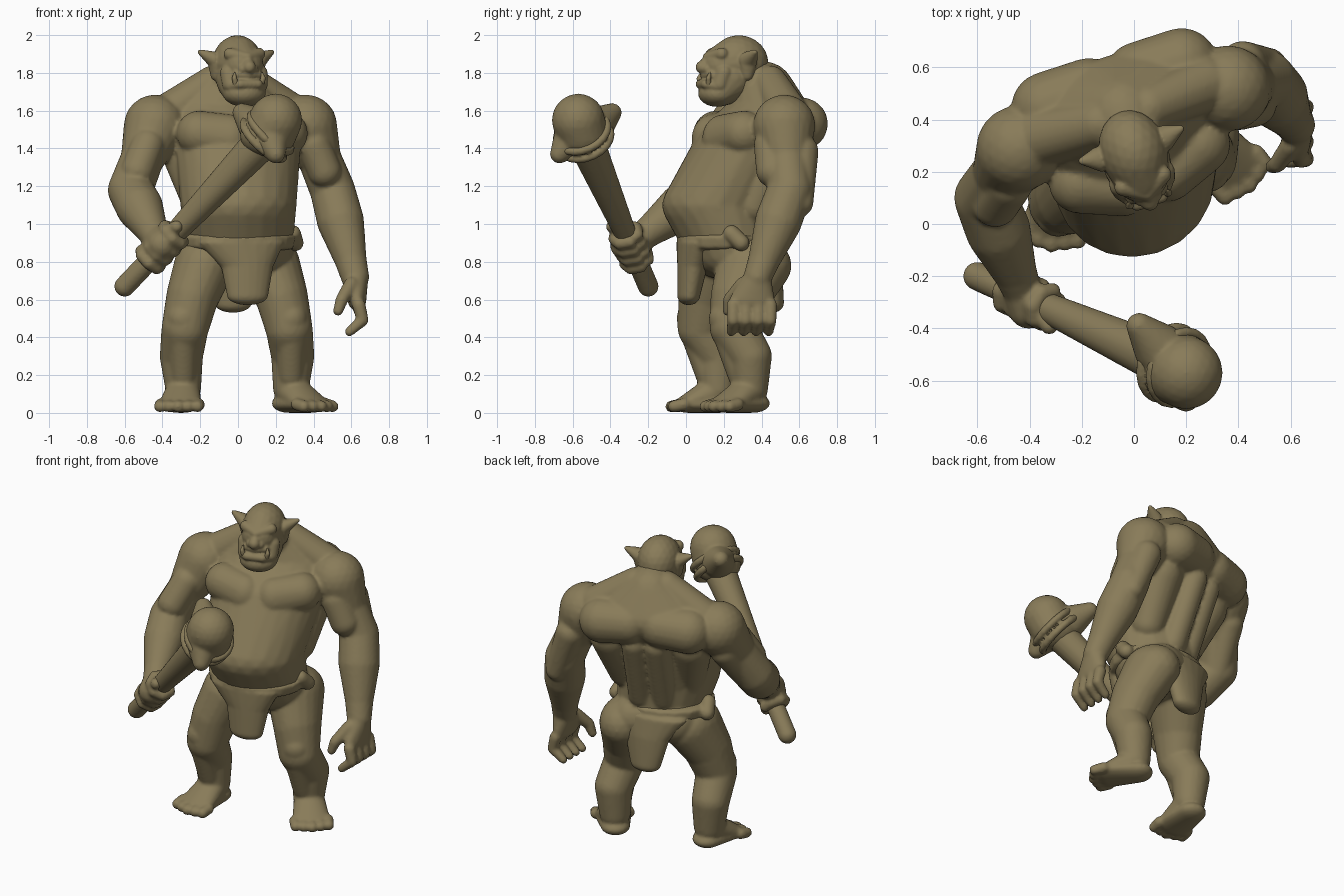
import bpy, bmesh, math
from mathutils import Vector, Matrix

default_cube = bpy.data.objects.get("Cube")
if default_cube:
    bpy.data.objects.remove(default_cube)

OLIVE = (.25, .2, .1, 1)
skin = bpy.data.materials.new("olive_clay")
skin.use_nodes = True
skin.diffuse_color = OLIVE
skin.node_tree.nodes["Principled BSDF"].inputs["Base Color"].default_value = OLIVE

# Directions on a unit sphere, reused by every rounded volume
unit_sphere = bmesh.new()
bmesh.ops.create_icosphere(unit_sphere, subdivisions=3, radius=1)
DIRECTIONS = [vert.co.copy() for vert in unit_sphere.verts]
unit_sphere.free()


def egg(x, y, z, *radii):
    """A rounded volume with one radius, or one for each axis."""
    return Vector((x, y, z)), Vector(radii if len(radii) == 3 else radii * 3)


def knot(point, radius):
    return egg(*point, radius)


def mirrored(volume):
    centre, radii = volume
    return Vector((-centre.x, centre.y, centre.z)), radii


class Sculpt:
    """Collects rounded volumes, then fuses them into one smooth object."""

    def __init__(self):
        self.mesh = bmesh.new()
        self.frame()

    def frame(self, twist=0, origin=(0, 0, 0)):
        turn = Matrix.Rotation(math.radians(twist), 4, 'Z')
        self.matrix = Matrix.Translation(origin) @ turn

    def chain(self, *volumes):
        """Stretch a hull over each pair of neighbouring volumes."""
        for pair in zip(volumes, volumes[1:]):
            verts = [self.mesh.verts.new(self.matrix @ (centre + direction * radii))
                     for centre, radii in pair for direction in DIRECTIONS]
            hull = bmesh.ops.convex_hull(self.mesh, input=verts)
            spare = set(hull["geom_interior"] + hull["geom_unused"])
            spare = [item for item in spare if isinstance(item, bmesh.types.BMVert)]
            bmesh.ops.delete(self.mesh, geom=spare, context='VERTS')

    def both(self, *volumes):
        """The same chain on both sides of the current frame."""
        self.chain(*volumes)
        self.chain(*[mirrored(volume) for volume in volumes])

    def finish(self, name, voxel, soften):
        bmesh.ops.recalc_face_normals(self.mesh, faces=self.mesh.faces[:])
        data = bpy.data.meshes.new(name)
        self.mesh.to_mesh(data)
        self.mesh.free()
        data.materials.append(skin)
        part = bpy.data.objects.new(name, data)
        bpy.context.collection.objects.link(part)
        fuse = part.modifiers.new("fuse", 'REMESH')
        fuse.mode = 'VOXEL'
        fuse.voxel_size = voxel
        fuse.use_smooth_shade = True
        smooth = part.modifiers.new("soften", 'SMOOTH')
        smooth.iterations = soften


# Club axis, shared by the shaft, its straps and the gripping hand
club_end, club_top = Vector((-.6, -.2, .67)), Vector((.15, -.54, 1.46))
axis = (club_top - club_end).normalized()
club_turn = axis.to_track_quat('Z', 'Y')


def around_club(along, angle, reach):
    """A point beside the club axis at a given angle and distance."""
    offset = Vector((math.cos(angle), math.sin(angle), 0)) * reach
    return club_end.lerp(club_top, along) + club_turn @ offset


def add_arm(body, shoulder, elbow, wrist):
    forearm = elbow.lerp(wrist, .35)
    body.chain(knot(shoulder, .165), knot(shoulder.lerp(elbow, .5), .115), knot(elbow, .12),
               knot(forearm, .125), knot(elbow.lerp(wrist, .8), .085), knot(wrist, .075))
    front, back = Vector((0, -.08, 0)), Vector((0, .08, 0))
    body.chain(knot(shoulder.lerp(elbow, .3) + front, .09), knot(shoulder.lerp(elbow, .7) + front, .09))
    body.chain(knot(shoulder.lerp(elbow, .4) + back, .09), knot(elbow.lerp(wrist, .15) + back, .07))


def add_leg(body, side, ankle, foot_twist):
    body.frame(0, ankle)
    body.chain(egg(-side * .11, .02, .78, .16, .2, .16), egg(-side * .05, -.05, .62, .14, .16, .14),
               egg(-side * .01, -.09, .45, .125), egg(side * .01, 0, .3, .115), egg(0, 0, .13, .095))
    body.chain(egg(0, -.13, .5, .09), egg(0, -.12, .42, .08), egg(0, -.05, .2, .07))
    # Foot with five toes
    body.frame(foot_twist, ankle)
    body.chain(egg(0, 0, .12, .09), egg(0, -.17, .045, .115, .06, .045))
    body.chain(egg(0, .02, .05, .09, .09, .05), egg(0, -.17, .045, .115, .06, .045))
    for toe in range(-2, 3):
        x = toe * .05
        body.chain(egg(x, -.17, .045, .034), egg(x, abs(toe) * .012 - .25, .034, .032))
    body.frame()


# Torso from pelvis up to neck, turned slightly to its left
body = Sculpt()
body.frame(18, (0, .3, 0))
body.chain(egg(0, -.07, .85, .27, .22, .15), egg(-.04, -.13, 1.1, .31, .29, .19),
           egg(0, 0, 1.4, .34, .25, .2), egg(0, .14, 1.57, .35, .22, .16),
           egg(0, .12, 1.7, .16), egg(0, 0, 1.78, .11))
body.both(egg(.1, .12, 1.75, .09), egg(.33, .14, 1.59, .11))    # neck muscles
body.both(egg(.09, -.14, 1.45, .11, .11, .13), egg(.24, -.07, 1.48, .12))    # chest
body.both(egg(.1, .25, 1.54, .13), egg(.27, .24, 1.53, .14))    # shoulder blades
body.both(egg(.25, .12, 1.38, .13), egg(.2, 0, 1.1, .1))    # flanks
body.both(egg(.07, .24, 1.4, .08), egg(.07, .09, 1, .08))    # spine
body.both(egg(0, .04, .85, .14), egg(.13, .04, .83, .14))    # buttocks
body.frame()

# Legs
add_leg(body, -1, (-.29, .17, 0), -6)
add_leg(body, 1, (.28, .34, 0), 40)

# Left arm hangs, with a half-curled hand
wrist = Vector((.62, .38, .72))
add_arm(body, Vector((.36, .52, 1.52)), Vector((.5, .55, 1.18)), wrist)
body.chain(knot(wrist, .07), egg(.63, .35, .6, .05, .12, .06))
for finger in range(4):
    knuckle = Vector((.64, .25 + finger * .066, .57))
    middle = knuckle + Vector((.02, 0, -.08))
    tip = middle + Vector((-.07, -.01, -.06))
    body.chain(knot(knuckle, .036), knot(middle, .032), knot(tip, .026))
body.chain(egg(.6, .3, .68, .04), egg(.55, .23, .6, .034), egg(.53, .22, .54, .027))

# Right arm bends forward, with fingers wrapped round the club
wrist = Vector((-.43, -.25, .92))
add_arm(body, Vector((-.44, .29, 1.52)), Vector((-.57, .1, 1.18)), wrist)
body.chain(knot(wrist, .075), knot(around_club(.28, math.pi, .03), .08))
for finger in range(4):
    along = .18 + finger * .055
    body.chain(*[knot(around_club(along, math.tau * step / 7, .065), .034) for step in range(7)])
body.chain(knot(wrist, .05), knot(around_club(.4, math.pi, .06), .034))
body.finish("body", .011, 5)

# Head: skull, muzzle, jaw, brow, nose, cheeks, lips, ears
HEAD_FRAME = (18, (0, .27, 1.8))
head = Sculpt()
head.frame(*HEAD_FRAME)
head.chain(egg(0, .01, .05, .13, .16, .15), egg(0, -.08, .04, .11))
head.chain(egg(0, -.04, -.03, .13), egg(0, -.11, -.11, .115, .1, .07))
head.both(egg(0, -.16, .08, .03), egg(.08, -.11, .1, .034))
head.chain(egg(0, -.16, .07, .024), egg(0, -.195, .03, .034))
head.both(egg(0, -.18, .02, .02), egg(.03, -.175, .02, .026))
head.both(egg(.085, -.1, 0, .045), egg(.08, -.12, -.06, .045))
head.both(egg(0, -.19, -.06, .024), egg(.05, -.19, -.06, .024), egg(.09, -.14, -.07, .024))
head.both(egg(0, -.18, -.01, .024), egg(.06, -.16, -.01, .024))
head.both(egg(.11, .02, -.01, .035), egg(.135, .02, .07, .025, .05, .045), egg(.2, .035, .11, .014))
head.finish("head", .007, 4)

# Tusks and eyes
tusks = Sculpt()
tusks.frame(*HEAD_FRAME)
tusks.both(egg(.07, -.18, -.06, .016), egg(.08, -.185, -.03, .014), egg(.076, -.175, 0, .006))
tusks.both(egg(.05, -.14, .05, .016), egg(.06, -.135, .05, .014))
tusks.finish("tusks_and_eyes", .005, 2)

# Loincloth: waistband, side knots, front flap and back flap
cloth = Sculpt()
cloth.frame(6, (0, .21, 0))
cloth.chain(egg(0, 0, .93, .31, .26, .04), egg(0, 0, .88, .3, .26, .04))
cloth.both(egg(.29, 0, .95, .045), egg(.31, .05, .9, .045))
cloth.chain(egg(0, -.16, .9, .23, .1, .04), egg(.03, -.18, .78, .14, .08, .05),
            egg(.03, -.2, .62, .11, .06, .05))
cloth.chain(egg(0, .18, .88, .24, .1, .04), egg(0, .23, .76, .15, .07, .05),
            egg(0, .25, .58, .1, .06, .05))
cloth.finish("loincloth", .009, 5)

# Club: tapered shaft, then a rough stone head with knobs
shaft = Sculpt()
shaft.chain(knot(club_end, .055), knot(club_end.lerp(club_top, .3), .055), knot(club_top, .1))
shaft.finish("club_shaft", .009, 3)
stone = Sculpt()
stone.chain(egg(.16, -.55, 1.47, .15, .14, .12), egg(.2, -.57, 1.55, .14))
stone.chain(egg(.17, -.6, 1.46, .1), egg(.2, -.67, 1.37, .05))
stone.chain(egg(.1, -.48, 1.52, .1), egg(.02, -.39, 1.59, .05))
stone.finish("club_head", .01, 4)

# Straps wound round the club head
straps = Sculpt()
for along in (.98, 1.03):
    ring = [around_club(along, math.tau * step / 20, .14) for step in range(21)]
    straps.chain(*[knot(point, .022) for point in ring])
straps.finish("club_straps", .008, 2)
